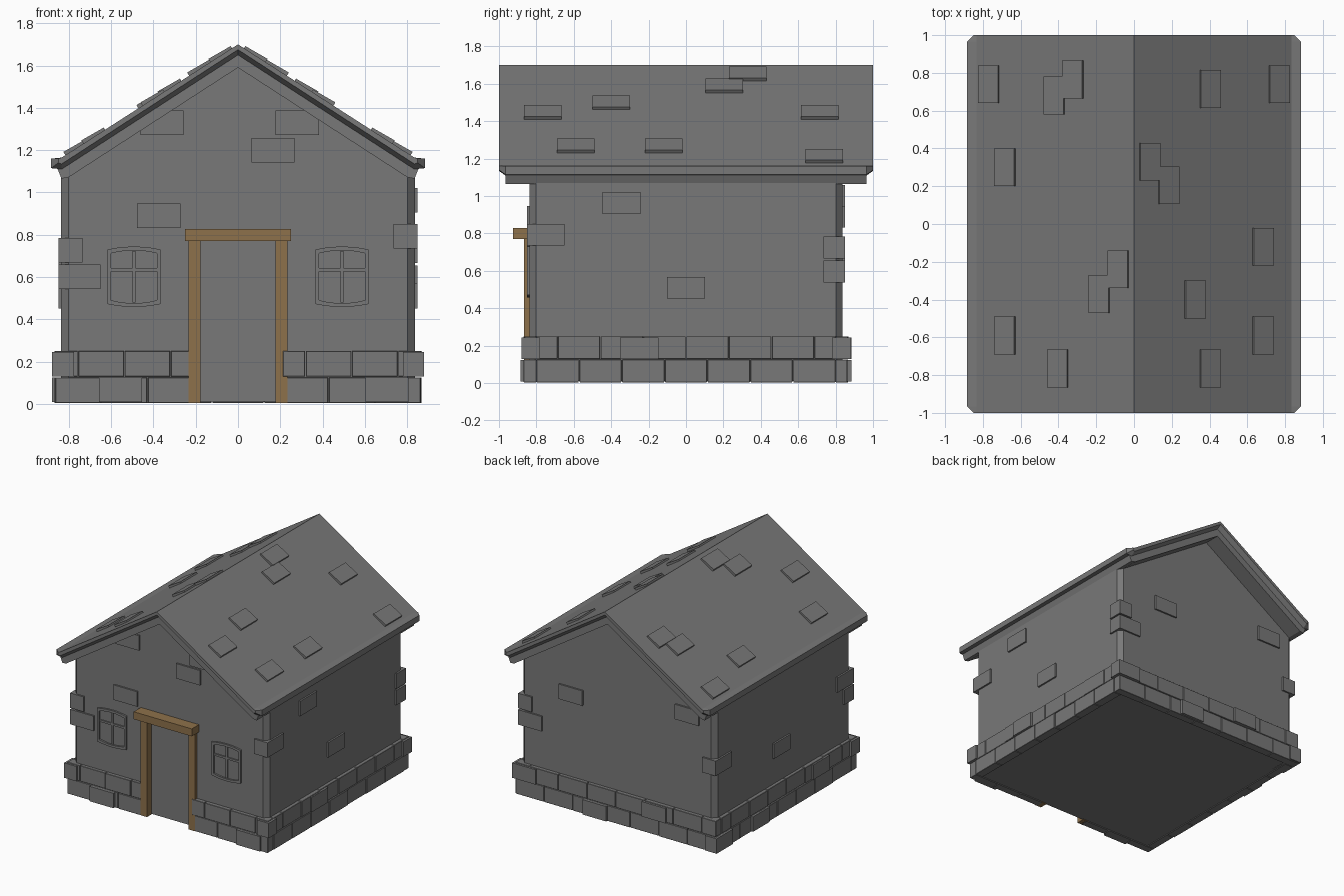
import bpy, bmesh, math, random
from mathutils import Matrix, Vector

random.seed(4)
if "Cube" in bpy.data.objects:
    bpy.data.objects.remove(bpy.data.objects["Cube"], do_unlink=True)


def material(name, rgb):
    m = bpy.data.materials.new(name)
    m.use_nodes = True
    m.diffuse_color = (*rgb, 1)
    m.node_tree.nodes["Principled BSDF"].inputs["Base Color"].default_value = (*rgb, 1)
    return m


STONE = material("grey stone", (0.19, 0.19, 0.19))
WOOD = material("brown wood", (0.27, 0.165, 0.07))


def finish(name, bm, mat, bevel=0):
    bmesh.ops.recalc_face_normals(bm, faces=bm.faces)
    me = bpy.data.meshes.new(name)
    bm.to_mesh(me)
    bm.free()
    me.materials.append(mat)
    ob = bpy.data.objects.new(name, me)
    bpy.context.collection.objects.link(ob)
    if bevel:
        mod = ob.modifiers.new("Bevel", "BEVEL")
        mod.width, mod.segments = bevel, 1
    return ob


def box(bm, lo, hi):
    lo, hi = Vector(lo), Vector(hi)
    mat = Matrix.Translation((lo + hi) / 2) @ Matrix.Diagonal((*(hi - lo), 1))
    bmesh.ops.create_cube(bm, size=1, matrix=mat)


def loft(bm, sections):
    """Skin a list of equal-length closed sections and cap both ends."""
    rings = [[bm.verts.new(p) for p in s] for s in sections]
    for a, b in zip(rings, rings[1:]):
        for i in range(len(a)):
            j = (i + 1) % len(a)
            bm.faces.new((a[i], a[j], b[j], b[i]))
    bm.faces.new(rings[0])
    bm.faces.new(rings[-1])


# Walls: gabled block with chamfered corners and a shallow door recess
W = 0.837
bm = bmesh.new()
gable = [(-W, 0.01), (W, 0.01), (W, 1.1), (0, 1.63), (-W, 1.1)]
loft(bm, [[(x, y, z) for x, z in gable] for y in (-W, W)])
corners = [e for e in bm.edges if abs(e.verts[0].co.z - e.verts[1].co.z) > 1
           and abs(e.verts[0].co.x - e.verts[1].co.x) < 0.01]
bmesh.ops.bevel(bm, geom=corners, offset=0.035, offset_type="OFFSET", segments=1, affect="EDGES")
walls = finish("walls", bm, STONE)
bm = bmesh.new()
box(bm, (-0.2, -1, -0.1), (0.2, -0.81, 0.78))
cutter = finish("door_cutter", bm, STONE)
cutter.hide_render = True
mod = walls.modifiers.new("Door recess", "BOOLEAN")
mod.operation, mod.object, mod.solver = "DIFFERENCE", cutter, "EXACT"
bpy.context.view_layer.objects.active = walls
bpy.ops.object.modifier_apply(modifier=mod.name)
bpy.data.objects.remove(cutter, do_unlink=True)

# Roof: outer slab with flat eave lips, and a thicker layer beneath it
SLOPE = 0.642


def slab(y, half, lip, top, low):
    right = [(half, top - SLOPE * half), (half + lip, top - SLOPE * half - 0.005),
             (half + lip, low - SLOPE * half), (half, low - SLOPE * half - 0.005)]
    pts = [(0, top)] + right + [(0, low)] + [(-x, z) for x, z in reversed(right)]
    return [(x, y, z) for x, z in pts]


bm = bmesh.new()
loft(bm, [slab(-1, 0.834, 0.016, 1.70, 1.675), slab(-0.965, 0.834, 0.05, 1.70, 1.65),
          slab(0.965, 0.834, 0.05, 1.70, 1.65), slab(1, 0.834, 0.016, 1.70, 1.675)])
finish("roof_slab", bm, STONE)

bm = bmesh.new()
for s in (1, -1):
    prof = [(0, 1.68), (0.86, 1.68 - SLOPE * 0.86), (0.835, 1.065), (0.80, 1.072), (0, 1.59)]
    loft(bm, [[(s * x, y, z) for x, z in prof] for y in (-0.965, 0.965)])
finish("roof_underlayer", bm, STONE)

# Raised roof tiles, lower edge slightly lifted
TILES = [(-0.765, 0.74), (-0.42, 0.68), (-0.32, 0.765), (-0.68, 0.30),
         (-0.08, -0.24), (-0.18, -0.37), (-0.68, -0.59), (-0.40, -0.765),
         (0.40, 0.715), (0.765, 0.74), (0.08, 0.33), (0.18, 0.205),
         (0.68, -0.12), (0.32, -0.40), (0.68, -0.59), (0.40, -0.765)]
bm = bmesh.new()
for x, y in TILES:
    tilt = math.copysign(math.atan(SLOPE) - 0.05, x)
    mat = (Matrix.Translation((x, y, 1.70 - SLOPE * abs(x))) @ Matrix.Rotation(tilt, 4, "Y")
           @ Matrix.Diagonal((0.122, 0.2, 0.03, 1)))
    bmesh.ops.create_cube(bm, size=1, matrix=mat)
finish("roof_tiles", bm, STONE)

# Foundation: two courses of bricks on each side, open at the doorway
F = 0.865


def course(bm, start, end, count, row, place):
    step = (end - start) / count
    cuts = [start + step * (i + 0.5 * row) for i in range(count + 1 - row)]
    cuts = sorted({start, *cuts, end})
    z = 0.004 + 0.125 * row
    for a, b in zip(cuts, cuts[1:]):
        place(bm, a + 0.002, b - 0.002, z, z + 0.121, F + random.uniform(-0.004, 0.004))


def along_x(side):
    return lambda bm, a, b, z0, z1, d: box(
        bm, (a, min(side * 0.8, side * d), z0), (b, max(side * 0.8, side * d), z1))


def along_y(side):
    return lambda bm, a, b, z0, z1, d: box(
        bm, (min(side * 0.8, side * d), a, z0), (max(side * 0.8, side * d), b, z1))


bm = bmesh.new()
for row in (0, 1):
    course(bm, -F, -0.21, 3, row, along_x(-1))
    course(bm, 0.21, F, 3, row, along_x(-1))
    course(bm, -F, F, 7, row, along_x(1))
    for side in (-1, 1):
        course(bm, -0.8, 0.8, 7, row, along_y(side))
finish("foundation_bricks", bm, STONE, 0.004)

# Protruding stones: (axis facing, side, centre along wall, centre height, face depth)
STONES = [("y", -1, -0.36, 1.33, 0.85), ("y", -1, 0.28, 1.33, 0.85),
          ("y", -1, 0.165, 1.20, 0.85), ("y", -1, -0.375, 0.89, 0.85),
          ("y", -1, -0.555, 0.066, 0.885), ("y", -1, 0.705, 0.066, 0.885),
          ("x", 1, -0.345, 0.963, 0.85), ("x", 1, 0, 0.51, 0.85), ("x", 1, -0.25, 0.187, 0.88),
          ("x", -1, 0.03, 0.51, 0.85), ("x", -1, -0.41, 0.187, 0.88), ("x", -1, 0.33, 0.066, 0.88),
          ("y", 1, 0.40, 0.89, 0.85), ("y", 1, -0.6, 1.0, 0.85),
          ("y", 1, 0.17, 0.066, 0.885), ("y", 1, -0.34, 0.187, 0.885)]
bm = bmesh.new()
for axis, side, c, z, d in STONES:
    near, far = sorted((side * 0.8, side * d))
    if axis == "y":
        box(bm, (c - 0.102, near, z - 0.058), (c + 0.102, far, z + 0.058))
    else:
        box(bm, (near, c - 0.102, z - 0.058), (far, c + 0.102, z + 0.058))
finish("wall_stones", bm, STONE)

# Corner stones: (x side, y side, length in x, length in y, centre height, reach)
QUOINS = [(1, -1, 0.115, 0.2, 0.793, 0.85), (-1, -1, 0.2, 0.115, 0.60, 0.85),
          (-1, -1, 0.115, 0.2, 0.727, 0.85), (1, 1, 0.2, 0.115, 0.597, 0.85),
          (1, 1, 0.115, 0.115, 0.725, 0.85), (-1, 1, 0.115, 0.2, 0.65, 0.85),
          (-1, -1, 0.105, 0.1, 0.187, 0.88), (1, -1, 0.1, 0.1, 0.187, 0.88),
          (1, 1, 0.2, 0.1, 0.187, 0.88), (-1, 1, 0.1, 0.2, 0.066, 0.88)]
bm = bmesh.new()
for sx, sy, lx, ly, z, r in QUOINS:
    xs = sorted((sx * r, sx * (r - lx)))
    ys = sorted((sy * r, sy * (r - ly)))
    box(bm, (xs[0], ys[0], z - 0.058), (xs[1], ys[1], z + 0.058))
finish("corner_stones", bm, STONE)

# Wooden door frame
bm = bmesh.new()
for s in (-1, 1):
    xs = sorted((s * 0.178, s * 0.234))
    box(bm, (xs[0], -0.865, 0.005), (xs[1], -0.80, 0.775))
finish("door_posts", bm, WOOD)
bm = bmesh.new()
box(bm, (-0.25, -0.925, 0.77), (0.25, -0.82, 0.828))
finish("door_lintel", bm, WOOD)


# Windows: arched frame with crossing glazing bars
def arch(cx, half, z0, z1, rise, y, n=6):
    ts = [-1 + 2 * i / n for i in range(n + 1)]
    low = [(cx + half * t, y, z0 - rise * (1 - t * t)) for t in ts]
    return low + [(cx + half * t, y, z1 + rise * (1 - t * t)) for t in reversed(ts)]


for name, cx in (("left_window", 0.492), ("right_window", -0.492)):
    bm = bmesh.new()
    rings = [[bm.verts.new(p) for p in arch(cx, h, a, b, 0.014, y)] for h, a, b, y in
             ((0.125, 0.472, 0.73, -0.83), (0.125, 0.472, 0.73, -0.85),
              (0.108, 0.49, 0.712, -0.85), (0.108, 0.49, 0.712, -0.83))]
    for a, b in zip(rings, rings[1:] + rings[:1]):
        for i in range(len(a)):
            j = (i + 1) % len(a)
            bm.faces.new((a[i], a[j], b[j], b[i]))
    box(bm, (cx - 0.008, -0.846, 0.48), (cx + 0.008, -0.83, 0.722))
    box(bm, (cx - 0.11, -0.846, 0.627), (cx + 0.11, -0.83, 0.643))
    finish(name, bm, STONE)
